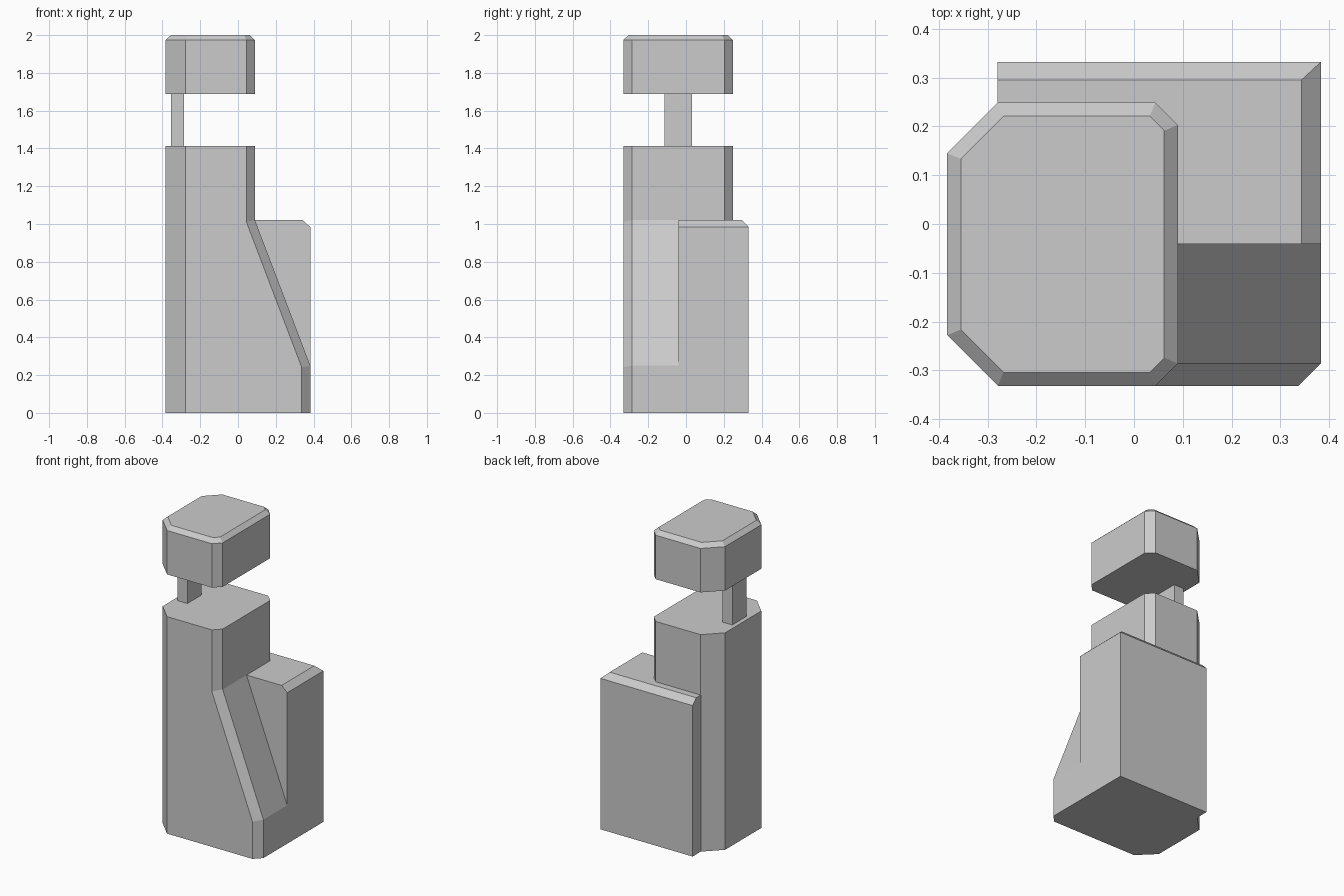
import bpy, bmesh

if "Cube" in bpy.data.objects:
    bpy.data.objects.remove(bpy.data.objects["Cube"])

L, R, F, B = -0.383, 0.09, -0.332, 0.249   # column bounds
FOOT = 0.383                               # right edge of the sloped foot


def outline(right, inset=0.0):
    """Column plan: wide chamfers on the left, narrow chamfers on the right."""
    a, b = L + inset, right - inset
    f, k = F + inset, B - inset
    wide, slim = 0.104 - inset * 0.586, 0.046 - inset * 0.586
    return [(a + wide, f), (b - slim, f), (b, f + slim), (b, k - slim),
            (b - slim, k), (a + wide, k), (a, k - wide), (a, f + wide)]


def loft(name, rings):
    """Skin a stack of equal-length 3D rings and cap both ends."""
    bm = bmesh.new()
    vs = [[bm.verts.new(p) for p in ring] for ring in rings]
    n = len(vs[0])
    bm.faces.new(vs[0][::-1])
    bm.faces.new(vs[-1])
    for lo, hi in zip(vs, vs[1:]):
        for i in range(n):
            j = (i + 1) % n
            bm.faces.new((lo[i], lo[j], hi[j], hi[i]))
    bmesh.ops.recalc_face_normals(bm, faces=bm.faces)
    mesh = bpy.data.meshes.new(name)
    bm.to_mesh(mesh)
    bm.free()
    ob = bpy.data.objects.new(name, mesh)
    bpy.context.collection.objects.link(ob)
    return ob


def ring(z, right=R, inset=0.0, miter=0.0):
    # miter lowers the inner chamfer edges where the right wall bends
    return [(x, y, z - (miter if i in (1, 4) else 0))
            for i, (x, y) in enumerate(outline(right, inset))]


def rect(x0, x1, y0, y1, z):
    return [(x0, y0, z), (x1, y0, z), (x1, y1, z), (x0, y1, z)]


# Main column with the sloped foot on the right
loft("column", [ring(0, FOOT), ring(0.25, FOOT, miter=0.008),
                ring(1.02, miter=0.008), ring(1.413)])

# Rear block, top bevelled on the back and right sides only
loft("rear_block", [rect(-0.28, FOOT, -0.041, 0.332, 0),
                    rect(-0.28, FOOT, -0.041, 0.332, 0.983),
                    rect(-0.28, 0.343, -0.041, 0.295, 1.02)])

# Slim post carrying the cap
loft("cap_post", [rect(-0.355, -0.285, -0.114, 0.031, 1.413),
                  rect(-0.355, -0.285, -0.114, 0.031, 1.69)])

# Floating cap with a bevelled top edge
loft("cap", [ring(1.688), ring(1.974), ring(2.0, inset=0.028)])
